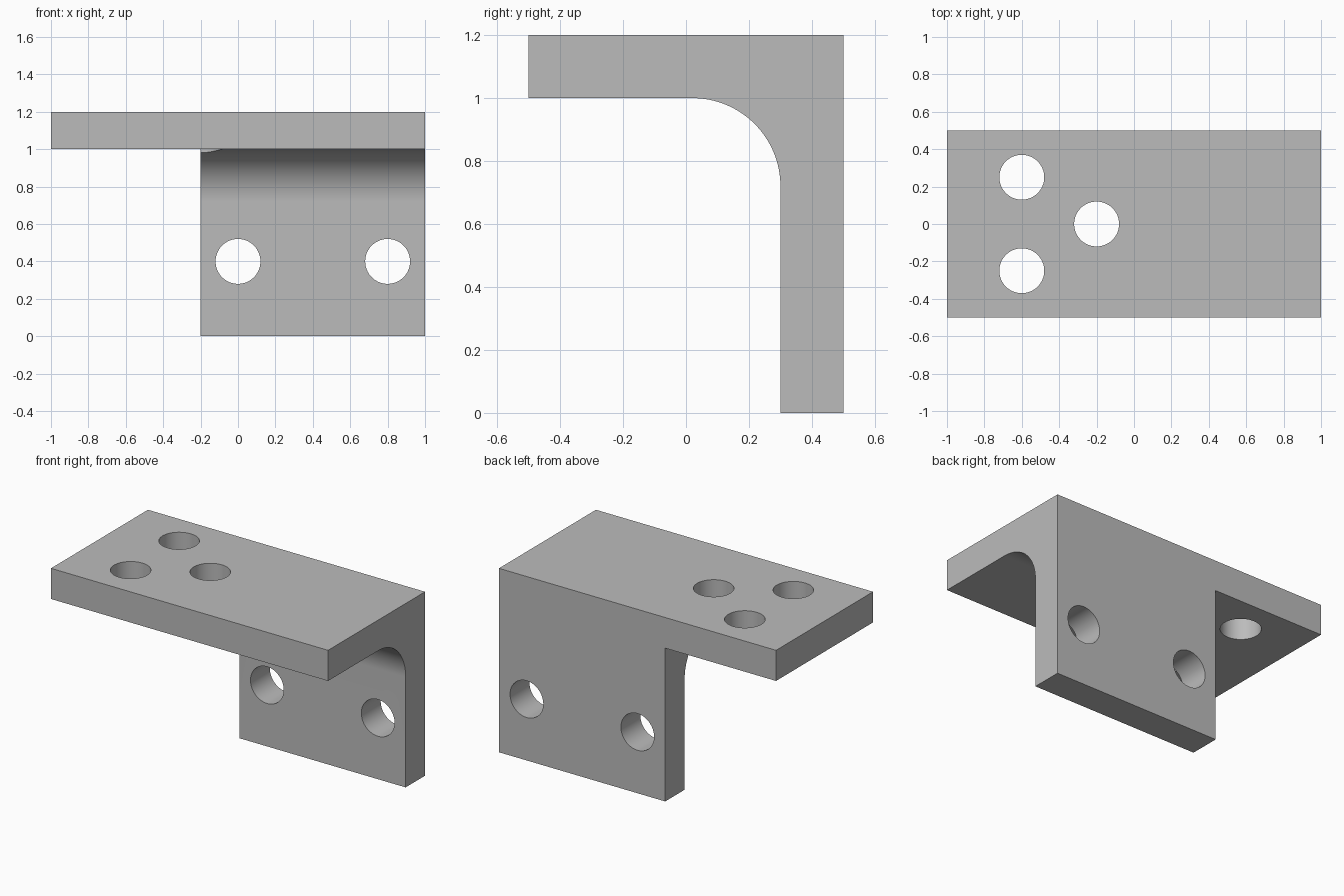
import bpy, bmesh, math
from mathutils import Vector

if "Cube" in bpy.data.objects:
    bpy.data.objects.remove(bpy.data.objects["Cube"])

HALF_LENGTH, HALF_DEPTH = 1.0, 0.5
TOP, UNDERSIDE = 1.2, 1.0
LEG_END, LEG_FRONT = -0.2, 0.3
FILLET, HOLE = 0.28, 0.12

grey = bpy.data.materials.new("plain_grey")
grey.use_nodes = True
colour = (0.5, 0.5, 0.5, 1)
grey.diffuse_color = colour
grey.node_tree.nodes["Principled BSDF"].inputs["Base Color"].default_value = colour


def extrude(bm, faces, dx):
    """Extrude faces along x and return the new end faces."""
    result = bmesh.ops.extrude_face_region(bm, geom=faces)["geom"]
    verts = [g for g in result if isinstance(g, bmesh.types.BMVert)]
    bmesh.ops.translate(bm, verts=verts, vec=(dx, 0, 0))
    return [g for g in result if isinstance(g, bmesh.types.BMFace)]


# Bracket: L section with a filleted inner corner, its plate running on past the leg
bm = bmesh.new()


def point(y, z):
    return bm.verts.new((HALF_LENGTH, y, z))


steps = 32
arc = []
for i in range(steps + 1):
    a = math.pi / 2 * (1 - i / steps)
    arc.append(point(LEG_FRONT - FILLET + FILLET * math.cos(a),
                     UNDERSIDE - FILLET + FILLET * math.sin(a)))
back = point(HALF_DEPTH, UNDERSIDE)
plate = bm.faces.new([point(HALF_DEPTH, TOP), point(-HALF_DEPTH, TOP),
                      point(-HALF_DEPTH, UNDERSIDE), arc[0], back])
leg = bm.faces.new(arc + [point(LEG_FRONT, 0), point(HALF_DEPTH, 0), back])
ends = extrude(bm, [plate, leg], LEG_END - HALF_LENGTH)
plate_end = max(ends, key=lambda f: f.calc_center_median().z)
extrude(bm, [plate_end], -HALF_LENGTH - LEG_END)
bmesh.ops.dissolve_limit(bm, angle_limit=math.radians(0.5),
                         verts=bm.verts, edges=bm.edges)
bmesh.ops.recalc_face_normals(bm, faces=bm.faces)
mesh = bpy.data.meshes.new("bracket")
bm.to_mesh(mesh)
bm.free()
mesh.materials.append(grey)
bracket = bpy.data.objects.new("bracket", mesh)
bpy.context.collection.objects.link(bracket)


# Bolt holes: three through the plate, two through the leg
def drill(x, y, z, tilt=0):
    bpy.ops.mesh.primitive_cylinder_add(vertices=64, radius=HOLE, depth=0.5,
                                        location=(x, y, z), rotation=(tilt, 0, 0))
    cutter = bpy.context.object
    cutter.name = "hole_cutter"
    cutter.data.materials.append(grey)
    cutter.hide_render = True
    cut = bracket.modifiers.new("hole", 'BOOLEAN')
    cut.operation, cut.solver, cut.object = 'DIFFERENCE', 'EXACT', cutter
    bpy.ops.object.select_all(action='DESELECT')
    bracket.select_set(True)
    bpy.context.view_layer.objects.active = bracket
    bpy.ops.object.modifier_apply(modifier=cut.name)
    bpy.data.objects.remove(cutter)


for x, y in ((-0.6, 0.25), (-0.6, -0.25), (LEG_END, 0)):
    drill(x, y, (TOP + UNDERSIDE) / 2)
for x in (0, 0.8):
    drill(x, (LEG_FRONT + HALF_DEPTH) / 2, 0.4, math.pi / 2)

bpy.ops.object.shade_smooth_by_angle(angle=math.radians(30))
